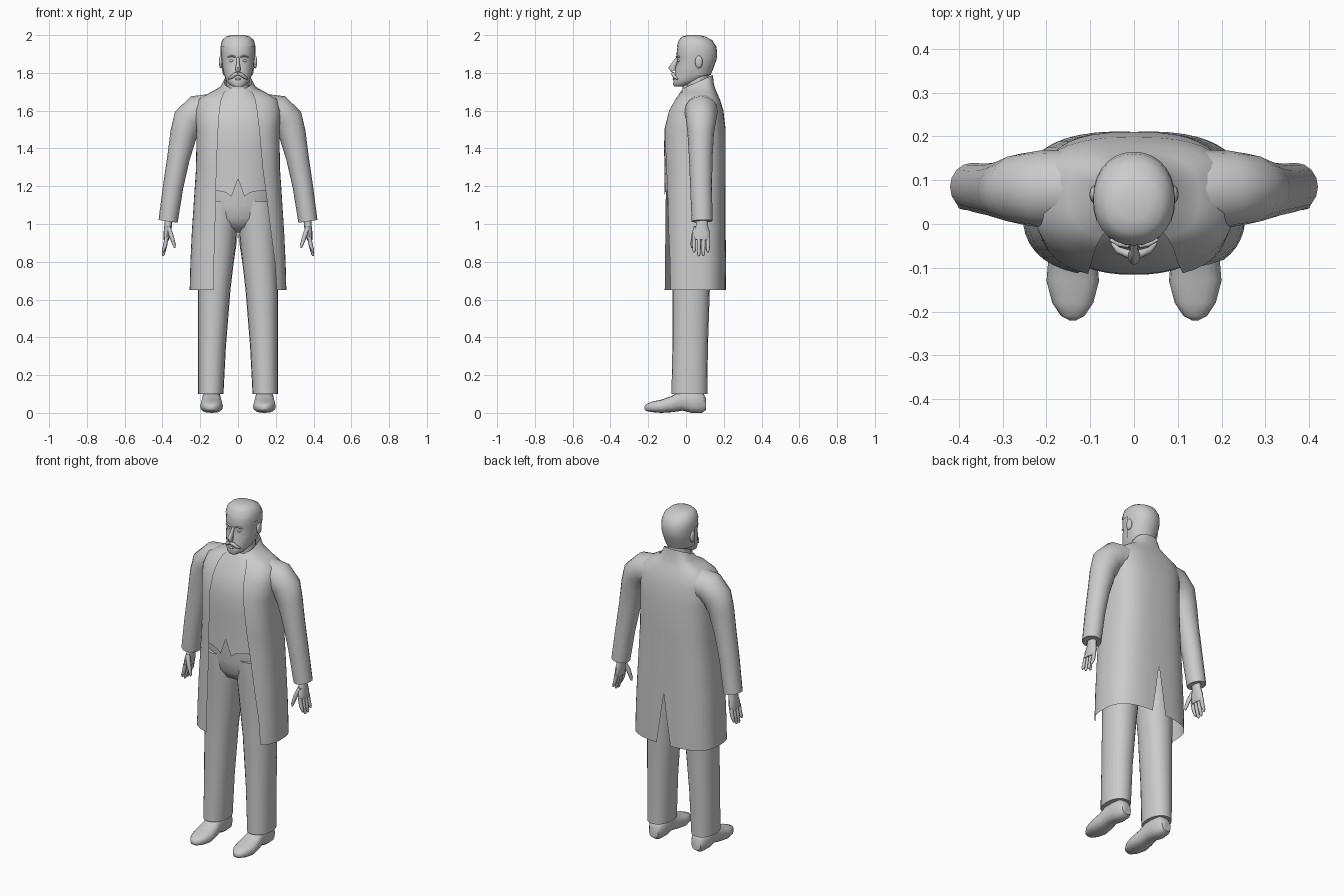
import bpy, bmesh, math
from mathutils import Vector

Y, Z = Vector((0, 1, 0)), Vector((0, 0, 1))


def finish(name, bm, mirror=False, angle=50):
    bmesh.ops.remove_doubles(bm, verts=bm.verts, dist=0.0003)
    bmesh.ops.recalc_face_normals(bm, faces=bm.faces)
    for f in bm.faces:
        f.smooth = True
    me = bpy.data.meshes.new(name)
    bm.to_mesh(me)
    bm.free()
    me.set_sharp_from_angle(angle=math.radians(angle))
    ob = bpy.data.objects.new(name, me)
    bpy.context.collection.objects.link(ob)
    if mirror:
        ob.modifiers.new("mirror", 'MIRROR')
    return ob


def power(v, p):
    return math.copysign(abs(v) ** (2 / p), v)


def grid(bm, rows, closed):
    vs = [[bm.verts.new(c) for c in r] for r in rows]
    n = len(vs[0])
    for a, b in zip(vs, vs[1:]):
        for i in range(n if closed else n - 1):
            j = (i + 1) % n
            bm.faces.new((a[i], a[j], b[j], b[i]))
    return vs


def tube(name, path, ref=Y, flat=None, p=2, n=16, mirror=False, cap=True, edit=None):
    """Loft of rings; path holds (x, y, z, radius across, radius along ref)."""
    pts = [Vector(q[:3]) for q in path]
    rows = []
    for k, q in enumerate(path):
        t = flat or (pts[min(k + 1, len(pts) - 1)] - pts[max(k - 1, 0)]).normalized()
        b = (ref - t * ref.dot(t)).normalized()
        a = b.cross(t)
        rows.append([pts[k] + a * q[3] * power(math.sin(u), p) - b * q[4] * power(math.cos(u), p)
                     for u in (2 * math.pi * i / n for i in range(n))])
    bm = bmesh.new()
    vs = grid(bm, rows, True)
    if cap:
        bm.faces.new(vs[0])
        bm.faces.new(vs[-1])
    if edit:
        edit(bm, vs)
    return finish(name, bm, mirror)


def body(name, rows, **kw):
    """Upright loft; rows hold (z, half width, front y, back y)."""
    return tube(name, [(0, (f + b) / 2, z, a, (b - f) / 2) for z, a, f, b in rows], flat=Z, **kw)


def ball(name, loc, size, mirror=False):
    bm = bmesh.new()
    bmesh.ops.create_uvsphere(bm, u_segments=14, v_segments=8, radius=1)
    for v in bm.verts:
        v.co = Vector(loc) + Vector(a * b for a, b in zip(v.co, size))
    return finish(name, bm, mirror)


# Open coat: z, half width, front y, back y, tilt, left edge, right edge, back slit
coat_rows = [
    (0.65, .256, -.122, .212, 0, .13, .205, .045),
    (0.80, .252, -.12, .212, 0, .127, .195, .022),
    (0.95, .245, -.118, .21, 0, .122, .175, 0),
    (1.15, .232, -.116, .21, 0, .117, .15, 0),
    (1.30, .222, -.118, .21, 0, .114, .13, 0),
    (1.50, .220, -.122, .21, 0, .105, .112, 0),
    (1.60, .228, -.095, .198, 0, .098, .1, 0),
    (1.66, .210, -.06, .18, 0, .088, .09, 0),
    (1.695, .150, -.035, .163, 0, .075, .075, 0),
    (1.72, .095, -.02, .148, .2, .06, .06, 0),
    (1.755, .073, -.008, .142, .45, .045, .045, 0),
]
bm = bmesh.new()
for side in (-1, 1):
    rows = []
    for z, a, f, b, tilt, el, er, slit in coat_rows:
        e, cy, ry, p, row = (el if side < 0 else er), (f + b) / 2, (b - f) / 2, 2.8, []
        u0 = math.asin((e / a) ** (p / 2))
        u1 = math.pi - (math.asin((slit / a) ** (p / 2)) if slit else 0)
        for i in range(19):
            u = u0 + (u1 - u0) * i / 18
            y = cy - ry * power(math.cos(u), p)
            x = a * max(math.sin(u), 0) ** (2 / p) if i < 18 else slit
            row.append((side * x, y, z + tilt * (y - cy)))
        rows.append(row)
    grid(bm, rows, False)
finish("coat", bm)

# Coat sleeves
tube("sleeve", [(.13, .08, 1.605, .085, .09), (.215, .08, 1.595, .088, .088),
                (.262, .08, 1.55, .084, .08), (.287, .078, 1.48, .072, .07),
                (.315, .078, 1.35, .06, .062), (.343, .08, 1.2, .054, .058),
                (.37, .085, 1.015, .051, .055)], mirror=True)


# Waistcoat with pointed, notched hem
def hem(bm, vs):
    for v in vs[0]:
        x = abs(v.co.x)
        if v.co.y < 0:
            v.co.z = 1.24 if x < .005 else 1.145 if x < .035 else 1.15 + .25 * min(x, .1)


body("waistcoat", [(1.18, .2, -.115, .16), (1.26, .2, -.113, .16), (1.4, .2, -.116, .17),
                   (1.5, .2, -.114, .17), (1.58, .2, -.095, .17), (1.64, .165, -.065, .16),
                   (1.69, .11, -.035, .14), (1.72, .066, -.015, .13)],
     p=2.3, n=48, cap=False, edit=hem)

# Trousers
tube("trouser_leg", [(.144, .018, .1, .067, .095), (.138, .022, .35, .074, .094),
                     (.126, .027, .65, .086, .099), (.111, .03, .88, .098, .108),
                     (.104, .032, 1.0, .1, .12), (.1, .032, 1.12, .095, .125)],
     flat=Z, p=2.2, n=20, mirror=True)
body("trouser_seat", [(.955, .04, .0, .07), (.985, .12, -.06, .12), (1.03, .19, -.085, .155),
                      (1.1, .202, -.098, .165), (1.27, .195, -.1, .16)], n=32)

# Shoes: y, half width, bottom z, top z
shoe = [(.105, .03, .015, .08), (.085, .044, 0, .115), (.03, .05, 0, .125), (-.02, .048, .012, .125),
        (-.07, .055, .004, .092), (-.13, .06, 0, .07), (-.18, .047, .004, .06), (-.21, .027, .01, .047),
        (-.22, .008, .018, .036)]
tube("shoe", [(.14, y, (b + t) / 2, w, (t - b) / 2) for y, w, b, t in shoe],
     ref=Z, flat=Y, p=2.5, mirror=True)

# Hands
tube("hand", [(.366, .085, 1.04, .022, .03), (.37, .085, .99, .02, .032),
              (.374, .082, .955, .02, .046), (.38, .08, .915, .014, .046)], n=12, mirror=True)
for i, (y, tip) in enumerate([(.043, .85), (.068, .83), (.092, .832), (.116, .85)]):
    tube("finger_%d" % (i + 1), [(.378, y, .93, .011, .011), (.386, y, .885, .011, .011),
                                 (.396, y, tip + .01, .008, .009), (.398, y, tip, .004, .004)],
         n=8, mirror=True)
tube("thumb", [(.37, .055, .985, .012, .014), (.352, .04, .935, .012, .013),
               (.338, .034, .89, .009, .01), (.335, .033, .873, .004, .005)], n=8, mirror=True)

# Neck and shirt collar
body("neck", [(1.66, .07, -.01, .13), (1.72, .062, -.01, .125), (1.8, .06, .0, .125)])
body("shirt_collar", [(1.68, .072, -.022, .13), (1.735, .064, -.018, .128)], cap=False)

# Head
head = [(1.727, .025, -.062, -.02), (1.738, .046, -.068, .03), (1.762, .063, -.066, .09),
        (1.79, .074, -.06, .127), (1.83, .082, -.056, .143), (1.865, .086, -.046, .156),
        (1.885, .088, -.05, .16), (1.91, .089, -.049, .161), (1.94, .088, -.045, .156),
        (1.968, .079, -.034, .135), (1.987, .058, -.016, .1), (1.995, .03, .015, .065)]
body("head", head, p=2.15, n=28)


# Short hair with the face left open
def hairline(bm, vs):
    cut = [f for f in bm.faces for c in [f.calc_center_median()]
           if (c.y < .045 and c.z < 1.9) or (c.y < 0 and c.z < 1.95) or c.z < 1.8]
    bmesh.ops.delete(bm, geom=cut, context='FACES')


body("hair", [(z + .005 * (z > 1.95), a + .005, f - .004, b + .004) for z, a, f, b in head[3:]],
     p=2.15, n=28, edit=hairline)

# Face details
tube("nose", [(0, -.043, 1.88, .008, .008), (0, -.06, 1.85, .009, .014),
              (0, -.073, 1.825, .014, .021), (0, -.066, 1.81, .012, .014)], n=10)
tube("moustache", [(.05, -.045, 1.768, .004, .004), (.034, -.06, 1.778, .009, .009),
                   (.014, -.068, 1.793, .011, .01), (0, -.07, 1.797, .008, .008)],
     n=8, mirror=True)
tube("eyebrow", [(.054, -.036, 1.883, .003, .004), (.034, -.045, 1.891, .005, .006),
                 (.013, -.05, 1.884, .004, .005)], n=8, mirror=True)
ball("eye", (.033, -.033, 1.864, ), (.013, .011, .008), True)
ball("lower_lip", (0, -.063, 1.767), (.018, .008, .006))
ball("ear", (.091, .068, 1.858), (.011, .02, .034), True)
